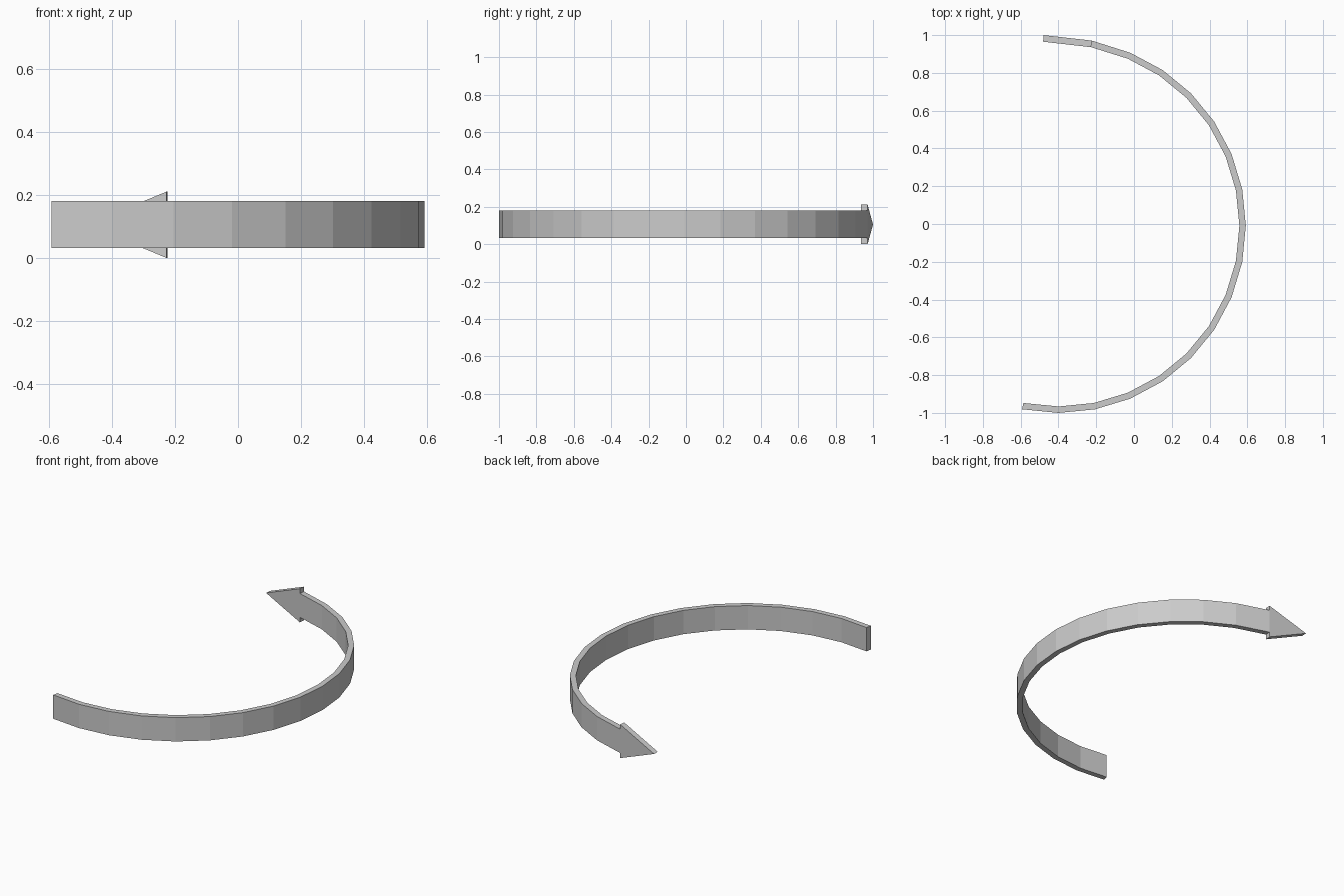
import bpy, bmesh
from math import sin, cos, radians

if "Cube" in bpy.data.objects:
    bpy.data.objects.remove(bpy.data.objects["Cube"])


def make_object(name, bm):
    bmesh.ops.recalc_face_normals(bm, faces=bm.faces)
    mesh = bpy.data.meshes.new(name)
    bm.to_mesh(mesh)
    bm.free()
    obj = bpy.data.objects.new(name, mesh)
    bpy.context.collection.objects.link(obj)
    return obj


CX, CY = -0.399, -0.009          # arc centre
R_OUT, R_IN = 0.991, 0.957
Z_LOW, Z_HIGH, Z_TOP = 0.032, 0.181, 0.211
BASE_OUT, BASE_IN = (-0.224, 0.971), (-0.227, 0.936)
TIP_OUT, TIP_IN = (-0.479, 1.0), (-0.481, 0.965)

# Curved band: rectangular sections every 11.25 degrees, ending at the arrow head
pairs = []
for i in range(-9, 7):
    a = radians(11.25 * i)
    pairs.append([(CX + r * cos(a), CY + r * sin(a)) for r in (R_OUT, R_IN)])
pairs.append([BASE_OUT, BASE_IN])

bm = bmesh.new()
rings = [[bm.verts.new((*p, z)) for p, z in
          ((o, Z_LOW), (o, Z_HIGH), (n, Z_HIGH), (n, Z_LOW))] for o, n in pairs]
for a, b in zip(rings, rings[1:]):
    for k in range(4):
        m = (k + 1) % 4
        bm.faces.new((a[k], a[m], b[m], b[k]))
bm.faces.new(rings[0])
bm.faces.new(rings[-1])
make_object("curved_band", bm)

# Arrow head: triangular plate continuing the band's direction
bm = bmesh.new()
outer, inner = [[bm.verts.new((*base, 0)), bm.verts.new((*base, Z_TOP)),
                 bm.verts.new((*tip, Z_TOP / 2))]
                for base, tip in ((BASE_OUT, TIP_OUT), (BASE_IN, TIP_IN))]
bm.faces.new(outer)
bm.faces.new(inner)
for k in range(3):
    m = (k + 1) % 3
    bm.faces.new((outer[k], outer[m], inner[m], inner[k]))
make_object("arrow_head", bm)
